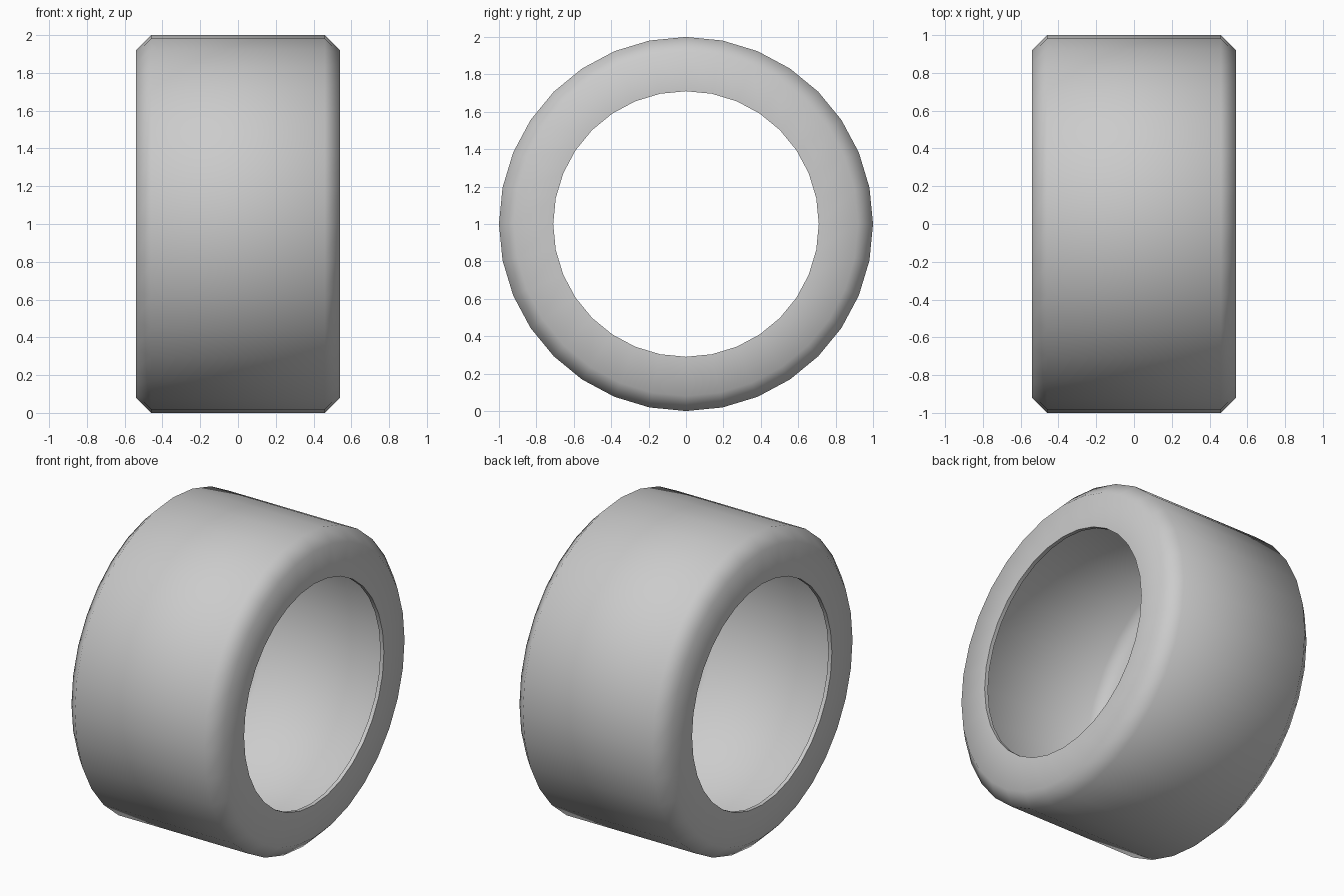
import bpy, bmesh, math

if "Cube" in bpy.data.objects:
    bpy.data.objects.remove(bpy.data.objects["Cube"])

SIDES = 32
T = 0.025  # shell thickness

# Half cross-section (x, radius): outer tread, chamfer, sidewall, lip, then hollow inside
half = [(0.46, 1.0), (0.54, 0.92), (0.54, 0.71),
        (0.54 - T, 0.71), (0.54 - T, 0.91), (0.45, 1.0 - T)]
profile = half + [(-x, r) for x, r in reversed(half)]

# Revolve the closed profile around the x axis
bm = bmesh.new()
rings = []
for i in range(SIDES):
    a = 2 * math.pi * i / SIDES
    rings.append([bm.verts.new((x, r * math.sin(a), 1 + r * math.cos(a))) for x, r in profile])
n = len(profile)
for i in range(SIDES):
    a, b = rings[i], rings[(i + 1) % SIDES]
    for j in range(n):
        k = (j + 1) % n
        bm.faces.new((a[j], a[k], b[k], b[j]))
bmesh.ops.recalc_face_normals(bm, faces=bm.faces)

mesh = bpy.data.meshes.new("tyre")
bm.to_mesh(mesh)
bm.free()
tyre = bpy.data.objects.new("tyre", mesh)
bpy.context.collection.objects.link(tyre)

# Smooth over the chamfers, crisp at the lip
bpy.context.view_layer.objects.active = tyre
tyre.select_set(True)
bpy.ops.object.shade_smooth_by_angle(angle=math.radians(60))
